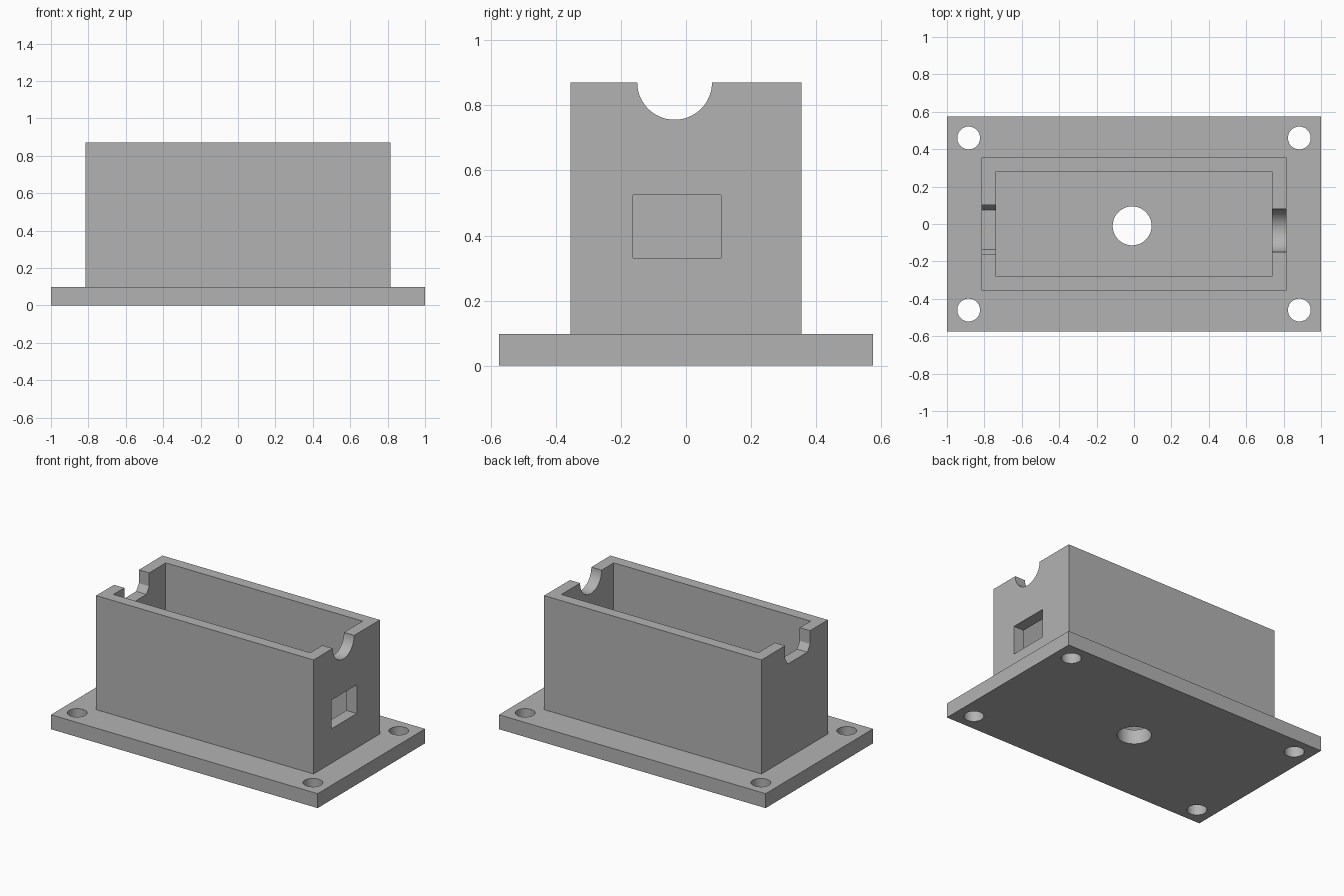
import bpy
import bmesh
import math
from mathutils import Matrix, Vector

cube = bpy.data.objects.get("Cube")
if cube:
    bpy.data.objects.remove(cube, do_unlink=True)

BASE_TOP, TOP = 0.098, 0.871
WALL_X, WALL_Y = 0.815, 0.355
INNER_X, INNER_Y = 0.738, 0.28

grey = bpy.data.materials.new("plain grey")
grey.use_nodes = True
colour = (0.45, 0.45, 0.45, 1)
grey.diffuse_color = colour
grey.node_tree.nodes["Principled BSDF"].inputs["Base Color"].default_value = colour


def make_object(name, bm):
    bmesh.ops.recalc_face_normals(bm, faces=bm.faces)
    mesh = bpy.data.meshes.new(name)
    bm.to_mesh(mesh)
    bm.free()
    mesh.materials.append(grey)
    obj = bpy.data.objects.new(name, mesh)
    bpy.context.collection.objects.link(obj)
    return obj


def box(name, low, high):
    low, high = Vector(low), Vector(high)
    bm = bmesh.new()
    place = Matrix.Translation((low + high) / 2) @ Matrix.Diagonal((*(high - low), 1))
    bmesh.ops.create_cube(bm, size=1, matrix=place)
    return make_object(name, bm)


def cylinder(name, centre, radius, length, turn=Matrix()):
    bm = bmesh.new()
    bmesh.ops.create_cone(bm, cap_ends=True, segments=64, radius1=radius, radius2=radius,
                          depth=length, matrix=Matrix.Translation(centre) @ turn)
    return make_object(name, bm)


def prism_x(name, profile, x0, x1):
    """Extrude a (y, z) profile along x."""
    bm = bmesh.new()
    face = bm.faces.new([bm.verts.new((x0, y, z)) for y, z in profile])
    moved = bmesh.ops.extrude_face_region(bm, geom=[face])["geom"]
    bmesh.ops.translate(bm, vec=(x1 - x0, 0, 0),
                        verts=[v for v in moved if isinstance(v, bmesh.types.BMVert)])
    return make_object(name, bm)


def cut(target, cutters):
    bpy.context.view_layer.objects.active = target
    for cutter in cutters:
        cutter.hide_render = True
        mod = target.modifiers.new("cut", 'BOOLEAN')
        mod.operation, mod.solver, mod.object = 'DIFFERENCE', 'EXACT', cutter
        bpy.ops.object.modifier_apply(modifier=mod.name)
        bpy.data.objects.remove(cutter, do_unlink=True)


# Mounting plate with four corner holes and a drain hole
plate = box("base_plate", (-1, -0.575, 0), (1, 0.575, BASE_TOP))
holes = [cylinder("screw_hole", (sx * 0.884, sy * 0.46, 0), 0.061, 1)
         for sx in (-1, 1) for sy in (-1, 1)]
holes.append(cylinder("centre_hole", (-0.01, -0.01, 0), 0.104, 1))
cut(plate, holes)

# Open-topped housing: cavity, round notch, window and chamfered notch
housing = box("housing", (-WALL_X, -WALL_Y, BASE_TOP), (WALL_X, WALL_Y, TOP))
cavity = box("cavity", (-INNER_X, -INNER_Y, -1), (INNER_X, INNER_Y, 2))
round_notch = cylinder("round_notch", (0.8, -0.035, TOP), 0.115, 0.4,
                       Matrix.Rotation(math.pi / 2, 4, 'Y'))
window = box("window", (0.6, -0.163, 0.331), (1, 0.108, 0.525))
left, right, bevel = -0.164, 0.102, 0.028
shoulder, floor = TOP - 0.09, TOP - 0.135
square_notch = prism_x("chamfered_notch", [
    (left, 1), (left, shoulder), (left + bevel, floor),
    (right - bevel, floor), (right, shoulder), (right, 1)], -1, -0.6)
cut(housing, [cavity, round_notch, window, square_notch])

# Smooth the round holes, keep every edge crisp
for obj in (plate, housing):
    bpy.ops.object.select_all(action='DESELECT')
    obj.select_set(True)
    bpy.context.view_layer.objects.active = obj
    bpy.ops.object.shade_smooth_by_angle(angle=math.radians(30))
